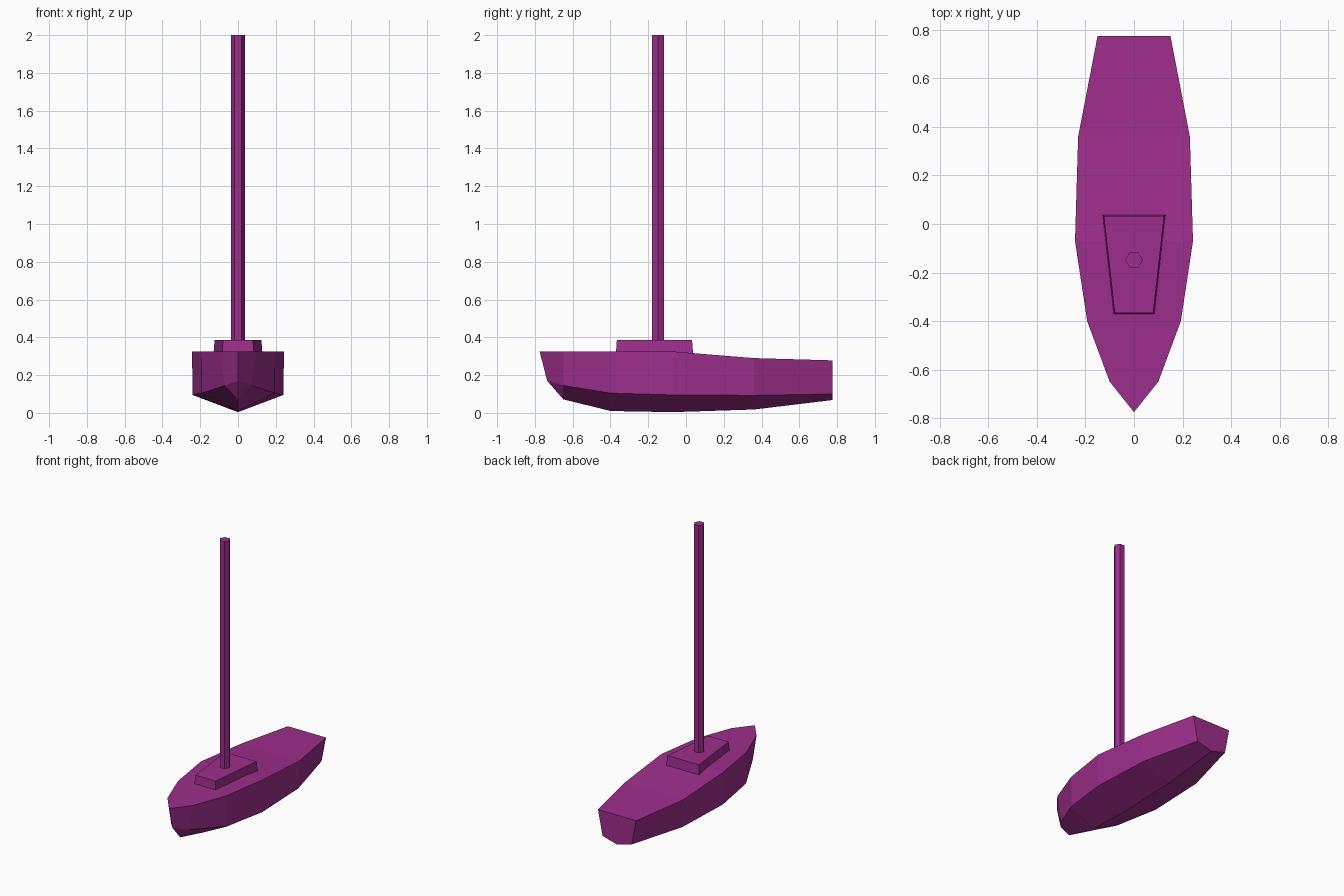
import bpy, bmesh, math

cube = bpy.data.objects.get("Cube")
if cube:
    bpy.data.objects.remove(cube, do_unlink=True)

# Single plum colour
plum = bpy.data.materials.new("plum")
plum.use_nodes = True
colour = (0.34, 0.027, 0.26, 1)
plum.diffuse_color = colour
shader = next(n for n in plum.node_tree.nodes if n.type == 'BSDF_PRINCIPLED')
shader.inputs["Base Color"].default_value = colour


def loft(name, rings):
    """Skin closed rings of equal length, cap both ends, weld collapsed points."""
    bm = bmesh.new()
    loops = [[bm.verts.new(p) for p in ring] for ring in rings]
    n = len(rings[0])
    for a, b in zip(loops, loops[1:]):
        for i in range(n):
            j = (i + 1) % n
            bm.faces.new((a[i], a[j], b[j], b[i]))
    bm.faces.new(loops[0])
    bm.faces.new(loops[-1])
    bmesh.ops.remove_doubles(bm, verts=bm.verts, dist=0.0005)
    bmesh.ops.recalc_face_normals(bm, faces=bm.faces)
    mesh = bpy.data.meshes.new(name)
    bm.to_mesh(mesh)
    bm.free()
    mesh.materials.append(plum)
    obj = bpy.data.objects.new(name, mesh)
    bpy.context.collection.objects.link(obj)
    return obj


# Hull stations: y, deck half width, deck z, chine half width, chine z, keel z
stations = [
    (0.775, 0.15, 0.278, 0.115, 0.10, 0.068),
    (0.36, 0.23, 0.29, 0.222, 0.093, 0.018),
    (-0.07, 0.243, 0.325, 0.241, 0.095, 0.004),
    (-0.40, 0.193, 0.325, 0.192, 0.105, 0.01),
    (-0.65, 0.10, 0.325, 0.07, 0.145, 0.072),
]
hull_rings = [
    [(-dw, y, dz), (-cw, y, cz), (0, y, kz), (cw, y, cz), (dw, y, dz)]
    for y, dw, dz, cw, cz, kz in stations
]
# Raked stem: deck tip above, stem foot below
tip, foot = (0, -0.775, 0.325), (0, -0.735, 0.17)
hull_rings.append([tip, foot, foot, foot, tip])
loft("hull", hull_rings)

# Low tapered cabin, wider at the back and slightly drafted
def cabin_ring(z, inset):
    front, back = -0.372 + inset, 0.038 - inset
    fw, bw = 0.085 - inset, 0.13 - inset
    return [(-fw, front, z), (fw, front, z), (bw, back, z), (-bw, back, z)]

loft("cabin", [cabin_ring(0.305, 0), cabin_ring(0.385, 0.006)])

# Six-sided mast
def mast_ring(z):
    return [(0.036 * math.cos(a), -0.148 + 0.036 * math.sin(a), z)
            for a in (math.radians(60 * i) for i in range(6))]

loft("mast", [mast_ring(0.375), mast_ring(2)])
